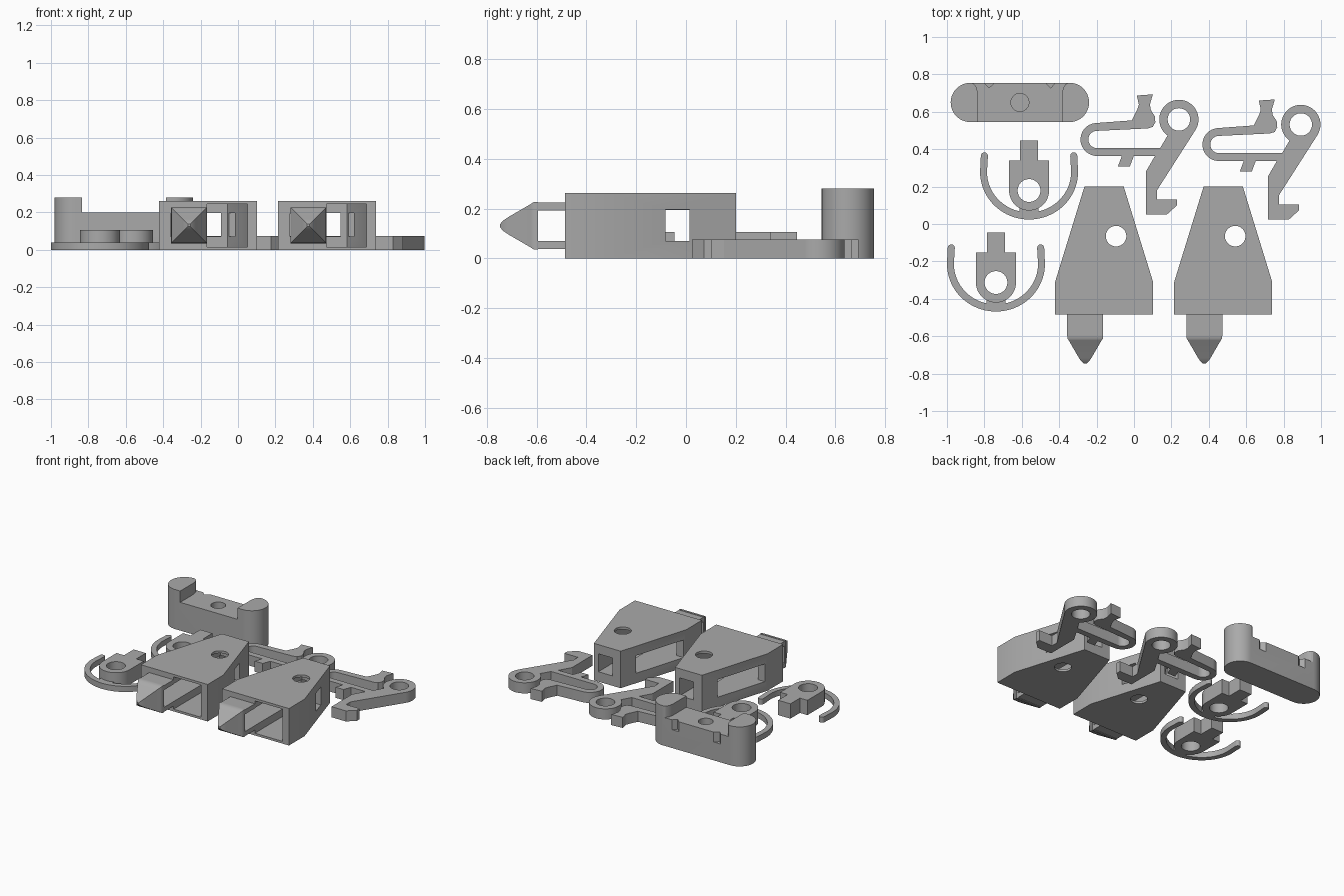
import bpy, bmesh, math
from mathutils import Matrix, Vector

if "Cube" in bpy.data.objects:
    bpy.data.objects.remove(bpy.data.objects["Cube"])

grey = bpy.data.materials.new("plain grey")
grey.diffuse_color = (0.4, 0.4, 0.4, 1)
grey.use_nodes = True
grey.node_tree.nodes["Principled BSDF"].inputs["Base Color"].default_value = grey.diffuse_color


def make(name, bm):
    bmesh.ops.recalc_face_normals(bm, faces=bm.faces)
    me = bpy.data.meshes.new(name)
    bm.to_mesh(me)
    bm.free()
    me.materials.append(grey)
    ob = bpy.data.objects.new(name, me)
    bpy.context.collection.objects.link(ob)
    return ob


def prism(name, pts, z0, z1, at=(0, 0)):
    """Vertical extrusion of a plan outline."""
    bm = bmesh.new()
    f = bm.faces.new([bm.verts.new((x + at[0], y + at[1], z0)) for x, y in pts])
    r = bmesh.ops.extrude_face_region(bm, geom=[f])
    new = [v for v in r["geom"] if isinstance(v, bmesh.types.BMVert)]
    bmesh.ops.translate(bm, verts=new, vec=(0, 0, z1 - z0))
    return make(name, bm)


def arc(cx, cy, rx, a0, a1, n=24, ry=None):
    ry = ry or rx
    angles = [math.radians(a0 + (a1 - a0) * i / n) for i in range(n + 1)]
    return [(cx + rx * math.cos(a), cy + ry * math.sin(a)) for a in angles]


def disc(name, x, y, r, z0, z1):
    return prism(name, arc(x, y, r, 0, 352.5, 47), z0, z1)


def rect(x0, x1, y0, y1):
    return [(x0, y0), (x1, y0), (x1, y1), (x0, y1)]


def combine(ob, others, op):
    for o in others:
        m = ob.modifiers.new("bool", "BOOLEAN")
        m.operation, m.solver, m.object = op, "EXACT", o
        bpy.context.view_layer.objects.active = ob
        bpy.ops.object.modifier_apply(modifier=m.name)
        bpy.data.objects.remove(o)
    return ob


def cut(ob, *others):
    return combine(ob, others, "DIFFERENCE")


def join(ob, *others):
    return combine(ob, others, "UNION")


def smooth(ob, angle=25):
    bpy.ops.object.select_all(action="DESELECT")
    ob.select_set(True)
    bpy.context.view_layer.objects.active = ob
    bpy.ops.object.shade_smooth_by_angle(angle=math.radians(angle))


# Round-ended bar with a lowered middle, blind hole and two rear nicks
def bar():
    cx = -0.61
    ob = prism("end_bar", arc(-0.345, 0.65, 0.105, -90, 90) + arc(-0.875, 0.65, 0.105, 90, 270), 0, 0.28)
    side = [(0.225, 0.5), (0.225, 0.7), (0.232, 0.73), (0.245, 0.748), (0.26, 0.756), (0.26, 0.8)]
    saddle = [(cx + x, y) for x, y in side] + [(cx - x, y) for x, y in reversed(side)]
    cut(ob, prism("cutter", saddle, 0.2, 0.4), disc("cutter", cx, 0.65, 0.048, 0.08, 0.3))
    for s in (-1, 1):
        nick = [(cx + s * 0.2, 0.765), (cx + s * 0.125, 0.765), (cx + s * 0.165, 0.728)]
        cut(ob, prism("cutter", nick, 0.13, 0.3))
    smooth(ob)


# Eyelet clip with a thin curved spring
def clip(i, at):
    x, y = at
    body = [(0.107, 0.16), (0.048, 0.16), (0.048, 0.267), (-0.048, 0.267), (-0.048, 0.16), (-0.107, 0.16)]
    ob = prism(f"clip_{i}", body + arc(0, 0, 0.107, 180, 360), 0, 0.105, at)
    spring = (arc(0, 0.1, 0.262, 180, 360, 40, 0.255) + arc(0.239, 0.185, 0.019, 0, 180, 8)
              + arc(0, 0.1, 0.225, 360, 180, 40, 0.217) + arc(-0.239, 0.185, 0.019, 0, 180, 8))
    join(ob, prism("spring", spring, 0, 0.04, at),
         prism("neck", rect(-0.05, 0.05, -0.135, -0.08), 0, 0.04, at))
    cut(ob, disc("cutter", x, y, 0.061, -0.1, 0.3))
    smooth(ob)


# Ring lever with a hooked foot and a looped trigger arm
def lever(i, at):
    x, y = at
    foot = [(0.091, -0.053), (-0.118, -0.38), (-0.118, -0.428), (-0.011, -0.428), (-0.011, -0.46),
            (-0.064, -0.508), (-0.176, -0.508), (-0.176, -0.278), (-0.128, -0.195)]
    tab = [(-0.241, -0.195), (-0.262, -0.251), (-0.326, -0.251), (-0.305, -0.195)]
    thumb = [(-0.251, -0.005), (-0.222, 0.055), (-0.214, 0.08), (-0.225, 0.128), (-0.139, 0.134),
             (-0.155, 0.08), (-0.15, 0.05), (-0.128, 0.016), (-0.126, -0.015), (-0.14, -0.04), (-0.166, -0.048)]
    outline = (foot + tab + arc(-0.438, -0.107, 0.088, 270, 95) + thumb
               + arc(-0.438, -0.107, 0.046, 95, 270) + [(-0.1, -0.153), (-0.048, -0.064)])
    ob = prism(f"lever_{i}", outline, 0, 0.075, at)
    join(ob, disc("ring", x, y, 0.105, 0, 0.075))
    cut(ob, disc("cutter", x, y, 0.06, -0.1, 0.3))
    smooth(ob)


# Hollow tapered housing, centred on x = cx
def housing(i, cx):
    at = (cx, 0)
    half = [(0.105, 0.2), (0.262, -0.31), (0.262, -0.485)]
    ob = prism(f"housing_{i}", half + [(-x, y) for x, y in reversed(half)], 0, 0.262, at)
    channel = [(-0.005, -0.6), (0.21, -0.6), (0.21, -0.3), (0.105, 0.04), (-0.005, 0.04)]
    slot = [(-0.2, -0.6), (0.02, -0.6), (0.02, 0.08), (-0.5, 0.08), (-0.5, -0.29), (-0.2, -0.29)]
    cut(ob, prism("cutter", channel, 0.016, 0.245, at),
        prism("cutter", slot, 0.07, 0.195, at),
        prism("cutter", rect(-0.04, 0.07, 0.0, 0.4), 0.07, 0.197, at),
        prism("cutter", rect(0.0, 0.4, -0.083, 0.015), 0.07, 0.197, at),
        disc("cutter", cx + 0.064, -0.065, 0.055, -0.1, 0.4))
    smooth(ob)
    # Two flat prongs that carry the nose
    for label, z in (("lower", 0.038), ("upper", 0.192)):
        prism(f"{label}_prong_{i}", rect(-0.197, -0.005, -0.6, -0.48), z, z + 0.032, at)
    # Pointed nose with a blunted tip
    bm = bmesh.new()
    loops = []
    for y, h in ((-0.595, 0.096), (-0.612, 0.095), (-0.622, 0.088), (-0.715, 0.034), (-0.735, 0.02), (-0.747, 0.006)):
        loops.append([bm.verts.new((cx - 0.101 + sx * h, y, 0.131 + sz * h))
                      for sx, sz in ((-1, -1), (1, -1), (1, 1), (-1, 1))])
    for a, b in zip(loops, loops[1:]):
        for k in range(4):
            bm.faces.new((a[k], a[(k + 1) % 4], b[(k + 1) % 4], b[k]))
    bm.faces.new(loops[0])
    bm.faces.new(loops[-1])
    smooth(make(f"nose_{i}", bm), 40)


bar()
for i, at in enumerate(((-0.561, 0.179), (-0.738, -0.313)), 1):
    clip(i, at)
for i, at in enumerate(((0.24, 0.559), (0.892, 0.532)), 1):
    lever(i, at)
for i, cx in enumerate((-0.16, 0.477), 1):
    housing(i, cx)
